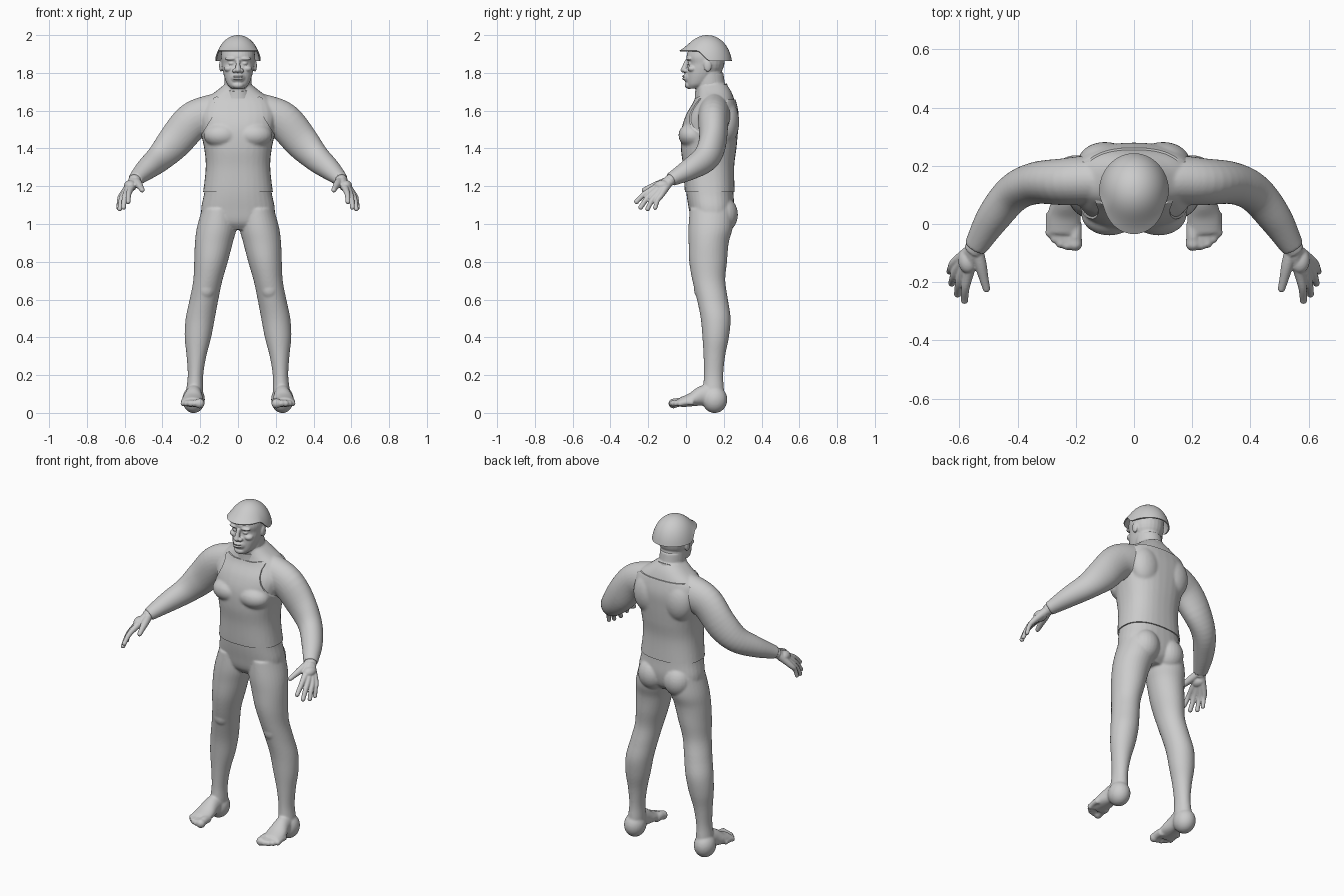
import bpy, bmesh, math
from mathutils import Vector, Matrix

cube = bpy.data.objects.get("Cube")
if cube:
    bpy.data.objects.remove(cube)

grey = bpy.data.materials.new("plain grey")
grey.use_nodes = True
grey.diffuse_color = (0.6, 0.6, 0.6, 1)
grey.node_tree.nodes["Principled BSDF"].inputs["Base Color"].default_value = (0.6, 0.6, 0.6, 1)


def curve_points(keys, steps=5):
    """Smooth interpolation through section tuples."""
    k = [Vector(p) for p in keys]
    k = [2 * k[0] - k[1]] + k + [2 * k[-1] - k[-2]]
    out = []
    for i in range(1, len(k) - 2):
        a, b, c, d = k[i - 1:i + 3]
        for j in range(steps):
            t = j / steps
            out.append((2 * b + (c - a) * t + (2 * a - 5 * b + 4 * c - d) * t ** 2
                        + (3 * b - a - 3 * c + d) * t ** 3) / 2)
    return out + [k[-2]]


def loft(bm, keys, side=1, flat=True, power=2.0, grow=0.0, n=32):
    """Closed skin over (x, y, z, radius, radius); rings lie flat or follow the path."""
    secs = curve_points(keys)
    mids = [Vector((s[0] * side, s[1], s[2])) for s in secs]
    rings = []
    for i, (s, m) in enumerate(zip(secs, mids)):
        u, v = Vector((1, 0, 0)), Vector((0, 1, 0))
        if not flat:
            t = (mids[min(i + 1, len(mids) - 1)] - mids[max(i - 1, 0)]).normalized()
            u = t.cross(Vector((0, 0, 1))).normalized()
            v = u.cross(t)
        ring = []
        for j in range(n):
            c, d = math.cos(math.tau * j / n), math.sin(math.tau * j / n)
            c = math.copysign(abs(c) ** (2 / power), c)
            d = math.copysign(abs(d) ** (2 / power), d)
            ring.append(bm.verts.new(m + u * c * (s[3] + grow) + v * d * (s[4] + grow)))
        rings.append(ring)
    faces = [bm.faces.new(rings[0]), bm.faces.new(rings[-1])]
    for a, b in zip(rings, rings[1:]):
        faces += [bm.faces.new((a[j], a[(j + 1) % n], b[(j + 1) % n], b[j])) for j in range(n)]
    bmesh.ops.recalc_face_normals(bm, faces=faces)


def ball(bm, centre, radii, side=1, grow=0.0):
    x, y, z = centre
    size = Matrix.Diagonal([r + grow for r in radii] + [1])
    bmesh.ops.create_uvsphere(bm, u_segments=24, v_segments=16, radius=1,
                              matrix=Matrix.Translation((x * side, y, z)) @ size)


def make(name, bm):
    me = bpy.data.meshes.new(name)
    bm.to_mesh(me)
    bm.free()
    ob = bpy.data.objects.new(name, me)
    bpy.context.collection.objects.link(ob)
    me.materials.append(grey)
    return ob


def finish(ob, voxel=0, smooth=0, cutter=None, angle=180):
    """Fuse, soften and trim the part, then shade it smooth."""
    if voxel:
        m = ob.modifiers.new("fuse", "REMESH")
        m.mode, m.voxel_size = "VOXEL", voxel
        m = ob.modifiers.new("soften", "SMOOTH")
        m.factor, m.iterations = 0.5, smooth
    if cutter:
        m = ob.modifiers.new("trim", "BOOLEAN")
        m.operation, m.solver, m.object = "INTERSECT", "EXACT", cutter
    bpy.context.view_layer.update()
    old = ob.data
    new = bpy.data.meshes.new_from_object(ob.evaluated_get(bpy.context.evaluated_depsgraph_get()))
    ob.modifiers.clear()
    ob.data = new
    bpy.data.meshes.remove(old)
    new.materials.clear()
    new.materials.append(grey)
    bpy.ops.object.select_all(action="DESELECT")
    ob.select_set(True)
    bpy.context.view_layer.objects.active = ob
    bpy.ops.object.shade_smooth_by_angle(angle=math.radians(angle))


def add_torso(bm, grow=0.0):
    loft(bm, [(0, .13, .97, .11, .07), (0, .135, 1.01, .185, .105), (0, .135, 1.08, .195, .12),
              (0, .126, 1.17, .178, .125), (0, .12, 1.3, .164, .128), (0, .12, 1.4, .172, .14),
              (0, .126, 1.5, .195, .143), (0, .14, 1.58, .21, .132), (0, .153, 1.65, .185, .105),
              (0, .15, 1.7, .12, .09), (0, .14, 1.74, .07, .075)], power=2.4, grow=grow)
    for s in (1, -1):
        ball(bm, (.085, .035, 1.47), (.09, .068, .06), s, grow)      # chest muscle
        ball(bm, (.1, .215, 1.54), (.085, .06, .11), s, grow)        # shoulder blade


# Body: torso, hips, legs, feet and arms fused together
bm = bmesh.new()
add_torso(bm)
loft(bm, [(0, .145, 1.62, .085, .09), (0, .132, 1.71, .073, .08), (0, .12, 1.8, .072, .078)])
for s in (1, -1):
    ball(bm, (.085, .195, 1.05), (.085, .08, .095), s)               # buttock
    loft(bm, [(.1, .135, 1.08, .09, .115), (.113, .13, .98, .105, .117), (.128, .12, .9, .1, .106),
              (.143, .117, .8, .089, .1), (.16, .121, .7, .077, .087), (.18, .14, .6, .076, .082),
              (.2, .157, .5, .077, .079), (.212, .157, .4, .07, .07), (.22, .15, .3, .052, .057),
              (.225, .146, .2, .041, .051), (.229, .145, .12, .045, .056), (.232, .145, .07, .045, .056)], s)
    ball(bm, (.168, .09, .655), (.05, .048, .06), s)                 # knee
    ball(bm, (.235, .152, .07), (.06, .067, .071), s)                # heel
    loft(bm, [(.232, .15, .09, .045, .065), (.235, .09, .09, .045, .055),
              (.24, .03, .07, .057, .036), (.243, -.03, .055, .056, .026)], s, flat=False)
    for x, y, r in ((.203, -.067, .024), (.23, -.073, .016), (.252, -.066, .016),
                    (.272, -.05, .015), (.289, -.03, .015)):         # toes
        loft(bm, [(x, y + .07, .055, r, r), (x, y + .03, .056, r, r), (x, y, .05, r, r)], s, flat=False)
        ball(bm, (x, y, .05), (r * 1.1,) * 3, s)
    loft(bm, [(.05, .15, 1.6, .08, .1), (.15, .15, 1.58, .085, .102), (.245, .145, 1.54, .08, .1),
              (.34, .14, 1.43, .072, .092), (.415, .105, 1.35, .066, .075), (.485, .02, 1.29, .058, .058),
              (.545, -.08, 1.235, .04, .036)], s, flat=False)
    ball(bm, (.235, .145, 1.555), (.085, .08, .09), s)               # shoulder
finish(make("body", bm), .006, 5)

# Hands
for s, label in ((1, "left_hand"), (-1, "right_hand")):
    bm = bmesh.new()
    for knuckle, tip, r in (((.568, -.17, 1.187), (.582, -.262, 1.118), .0145),
                            ((.587, -.163, 1.172), (.606, -.24, 1.088), .0145),
                            ((.603, -.148, 1.16), (.626, -.203, 1.08), .014),
                            ((.614, -.13, 1.155), (.633, -.163, 1.086), .013)):
        a, b = Vector(knuckle), Vector(tip)
        bend = (a + b) / 2 + Vector((.004, -.004, .006))
        loft(bm, [(.548, -.085, 1.232, .026, .026), (*knuckle, r * 1.25, r * 1.25),
                  (*bend, r, r), (*tip, r * .85, r * .85)], s, flat=False, n=16)
        ball(bm, tip, (r * .9,) * 3, s)
    loft(bm, [(.54, -.085, 1.232, .022, .022), (.527, -.14, 1.212, .021, .021),
              (.515, -.19, 1.193, .016, .016), (.507, -.222, 1.18, .013, .013)], s, flat=False, n=16)
    ball(bm, (.507, -.222, 1.18), (.013,) * 3, s)                    # thumb tip
    ball(bm, (.57, -.125, 1.202), (.034, .045, .03), s)              # palm
    loft(bm, [(.53, -.055, 1.25, .033, .03), (.552, -.092, 1.227, .034, .03)], s, flat=False)
    finish(make(label, bm), .004, 3)

# Head with modelled features
bm = bmesh.new()
loft(bm, [(0, .045, 1.718, .035, .035), (0, .062, 1.74, .057, .058), (0, .08, 1.78, .073, .077),
          (0, .094, 1.82, .082, .088), (0, .101, 1.85, .086, .089), (0, .105, 1.885, .09, .102),
          (0, .11, 1.93, .085, .095)], power=2.2)
ball(bm, (0, .115, 1.865), (.092, .09, .1))
loft(bm, [(0, .13, 1.69, .072, .08), (0, .125, 1.76, .073, .074), (0, .12, 1.82, .072, .07)])
loft(bm, [(0, .01, 1.87, .011, .014), (0, -.004, 1.84, .012, .014), (0, -.014, 1.815, .016, .014)])
ball(bm, (0, -.012, 1.815), (.016, .017, .014))                      # nose tip
ball(bm, (0, .03, 1.775), (.043, .042, .038))                        # muzzle
ball(bm, (0, .018, 1.735), (.032, .025, .02))                        # chin
for z in (1.783, 1.769):
    ball(bm, (0, -.006, z), (.028, .015, .007))                      # lips
for s in (1, -1):
    ball(bm, (.018, -.002, 1.812), (.013, .015, .011), s)            # nostril
    ball(bm, (.036, .018, 1.875), (.032, .018, .01), s)              # brow
    ball(bm, (.034, .024, 1.85), (.017, .015, .01), s)               # eyelid
    ball(bm, (.048, .035, 1.822), (.026, .026, .018), s)             # cheek
    ball(bm, (.09, .115, 1.838), (.01, .02, .032), s)                # ear
finish(make("head", bm), .004, 3)

# Collar around the neck
bm = bmesh.new()
loft(bm, [(0, .142, 1.67, .092, .096), (0, .135, 1.7, .081, .088), (0, .132, 1.722, .078, .085)])
for v in bm.verts:
    v.co.z += (v.co.y - .13) * .25
finish(make("collar", bm), angle=50)


def panel_cutter(name, outline, y0, y1):
    """Symmetric prism from a half outline, reaching from y0 to y1."""
    pts = outline + [(-x, z) for x, z in reversed(outline)]
    bm = bmesh.new()
    face = bm.faces.new([bm.verts.new((x, y0, z)) for x, z in pts])
    new = bmesh.ops.extrude_face_region(bm, geom=[face])["geom"]
    bmesh.ops.translate(bm, vec=(0, y1 - y0, 0), verts=[g for g in new if isinstance(g, bmesh.types.BMVert)])
    bmesh.ops.recalc_face_normals(bm, faces=bm.faces)
    ob = make(name, bm)
    ob.hide_render = True
    return ob


# Sleeveless vest, front and back panels meeting at the sides
armhole_front = [(.3, 1.17), (.3, 1.41), (.21, 1.445), (.178, 1.5), (.14, 1.56), (.125, 1.6),
                 (.123, 1.635), (.132, 1.665), (.115, 1.675), (.06, 1.664)]
armhole_back = [(.3, 1.17), (.3, 1.41), (.22, 1.46), (.2, 1.53), (.195, 1.6), (.18, 1.64),
                (.15, 1.66), (.06, 1.66)]
for name, outline, y0, y1 in (("vest_front", armhole_front, -.4, .14), ("vest_back", armhole_back, .14, .5)):
    cutter = panel_cutter(name + "_cutter", outline, y0, y1)
    bm = bmesh.new()
    add_torso(bm, .007)
    finish(make(name, bm), .008, 4, cutter, 50)
    bpy.data.objects.remove(cutter)

# Helmet: dome with a raised front brim and low sides and back
bm = bmesh.new()
n, rows = 64, 14
rings = []
for i in range(1, rows + 1):
    ring = []
    for j in range(n):
        a = math.tau * j / n
        front = -math.sin(a)
        k = min(max((front + .15) / .6, 0), 1)
        drop = .137 - .055 * k * k * (3 - 2 * k)
        reach = math.acos(1 - min(drop / .137, 1)) * i / rows
        flare = (i / rows) ** 6 * (.006 + .026 * max(front, 0) ** 2)
        r = math.sin(reach)
        ring.append(bm.verts.new(((.114 * r + flare) * math.cos(a),
                                  .112 + (.125 * r + flare) * math.sin(a), 1.863 + .137 * math.cos(reach))))
    rings.append(ring)
bm.faces.new(rings[0])
for a, b in zip(rings, rings[1:]):
    for j in range(n):
        bm.faces.new((a[j], b[j], b[(j + 1) % n], a[(j + 1) % n]))
bmesh.ops.recalc_face_normals(bm, faces=bm.faces)
helmet = make("helmet", bm)
shell = helmet.modifiers.new("thickness", "SOLIDIFY")
shell.thickness, shell.offset = .007, -1
finish(helmet, angle=45)
